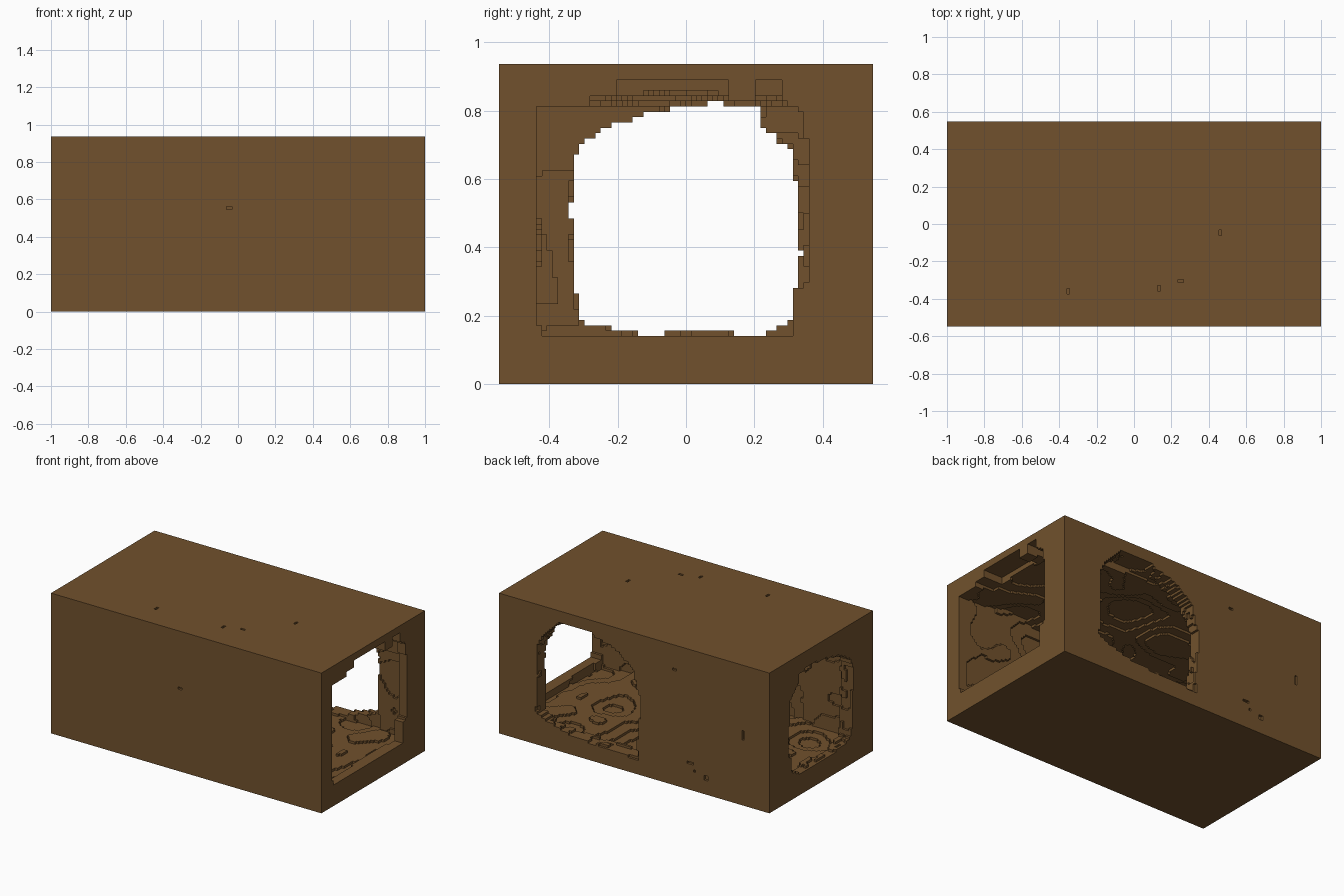
import bpy
from mathutils import Vector, noise

if "Cube" in bpy.data.objects:
    bpy.data.objects.remove(bpy.data.objects["Cube"])

# Blocky hollow shell on a 1/64 unit grid
S = 1 / 64
N = (128, 70, 60)
ORG = (-N[0] * S / 2, -N[1] * S / 2, 0.0)
X1, Y1, Z1 = 1.0, N[1] * S / 2, N[2] * S


def centre(i, axis):
    return ORG[axis] + (i + 0.5) * S


def inside(p, q, poly):
    hit = False
    for n in range(len(poly)):
        (a, b), (c, d) = poly[n - 1], poly[n]
        if (b > q) != (d > q) and p < (c - a) * (q - b) / (d - b) + a:
            hit = not hit
    return hit


def relief(a, b, seed, base, freq=3.6):
    """Wall thickness in whole cells, rising in soft terraces."""
    v = noise.noise(Vector((a * freq, b * freq, seed * 7.3)))
    return max(4, min(9, round(base + 3.0 * v)))


def wall(ax, bx, seed, base):
    return [[relief(centre(i, ax), centre(j, bx), seed, base)
             for j in range(N[bx])] for i in range(N[ax])]


floor, ceiling = wall(0, 1, 1, 6.5), wall(0, 1, 2, 6)
front, back = wall(0, 2, 3, 6), wall(0, 2, 4, 6)
left, right = wall(1, 2, 5, 5), wall(1, 2, 6, 4)

# Ragged openings: right end (y, z), left end (y, z), back (x, z)
RIGHT = [(-.42, .145), (.31, .145), (.31, .27), (.36, .3), (.36, .66), (.34, .8),
         (.28, .83), (.28, .89), (.2, .89), (.2, .83), (.13, .83), (.13, .89),
         (-.2, .89), (-.2, .84), (-.28, .84), (-.28, .81), (-.44, .81), (-.44, .2)]
LEFT = [(-.30, .17), (-.14, .145), (.23, .145), (.31, .19), (.31, .27), (.34, .3),
        (.34, .44), (.325, .67), (.23, .76), (.23, .81), (.12, .83), (-.04, .81),
        (-.2, .77), (-.3, .71), (-.34, .64), (-.33, .27)]
BACK = [(.72, .66), (.72, .21), (.64, .17), (.45, .125), (.25, .11), (-.015, .107),
        (-.03, .3), (-.05, .5), (.015, .7), (.1, .76), (.18, .81), (.35, .86),
        (.51, .86), (.62, .82), (.66, .76)]


def ragged(p, q, d, poly, axis):
    """Opening test with a chipped edge that changes through the depth."""
    u = noise.noise(Vector((p * 14, q * 14, d * 25 + axis * 5))) * 0.018
    return inside(p + u, q + u, poly)


DEPTH = 9
grid = {}
for i in range(N[0]):
    x = centre(i, 0)
    for j in range(N[1]):
        y = centre(j, 1)
        lo, hi = floor[i][j], N[2] - ceiling[i][j]
        for k in range(N[2]):
            empty = (lo <= k < hi and front[i][k] <= j < N[1] - back[i][k]
                     and left[j][k] <= i < N[0] - right[j][k])
            if not empty:
                z = centre(k, 2)
                if i >= N[0] - DEPTH:
                    empty = inside(y, z, RIGHT)
                elif i < DEPTH:
                    empty = ragged(y, z, x, LEFT, 0) if i > 0 else inside(y, z, LEFT)
                if not empty and j >= N[1] - DEPTH:
                    empty = ragged(x, z, y, BACK, 1)
            if not empty:
                grid[i, j, k] = True

# Small shallow chips in the outside: (x, y, z, half sizes)
CHIPS = [(-.05, -Y1, .55, .02, .01, .008), (-.345, -.36, Z1, .008, .01, .01),
         (.13, -.345, Z1, .008, .01, .01), (.25, -.305, Z1, .016, .01, .016),
         (.465, -.045, Z1, .01, .01, .008), (-.3, Y1, .77, .016, .01, .01),
         (-.8, Y1, .47, .008, .01, .03), (-.415, Y1, .18, .03, .01, .01),
         (-.45, Y1, .13, .01, .01, .008), (-.53, Y1, .105, .02, .01, .016)]
for cx, cy, cz, hx, hy, hz in CHIPS:
    c, h = (cx, cy, cz), (hx, hy, hz)
    spans = []
    for a in range(3):
        first = round((c[a] - h[a] - ORG[a]) / S)
        last = max(first + 1, round((c[a] + h[a] - ORG[a]) / S))
        spans.append(range(first, last))
    for i in spans[0]:
        for j in spans[1]:
            for k in spans[2]:
                grid.pop((i, j, k), None)

# Exposed cell sides, grouped by plane
planes = {}
for c in grid:
    for a in range(3):
        for s in (-1, 1):
            n = list(c)
            n[a] += s
            if tuple(n) not in grid:
                key = (a, s, c[a] + (s > 0))
                planes.setdefault(key, set()).add((c[(a + 1) % 3], c[(a + 2) % 3]))

# Merge the sides into large rectangles
verts, index, faces = [], {}, []


def vert(a, d, u, v):
    g = [0, 0, 0]
    g[a], g[(a + 1) % 3], g[(a + 2) % 3] = d, u, v
    g = tuple(g)
    if g not in index:
        index[g] = len(verts)
        verts.append([ORG[n] + g[n] * S for n in range(3)])
    return index[g]


for (a, s, d), cells in planes.items():
    for u, v in sorted(cells):
        if (u, v) not in cells:
            continue
        v2 = v + 1
        while (u, v2) in cells:
            v2 += 1
        u2 = u + 1
        while all((u2, w) in cells for w in range(v, v2)):
            u2 += 1
        cells.difference_update([(m, w) for m in range(u, u2) for w in range(v, v2)])
        quad = [vert(a, d, u, v), vert(a, d, u2, v), vert(a, d, u2, v2), vert(a, d, u, v2)]
        faces.append(quad if s > 0 else quad[::-1])

mesh = bpy.data.meshes.new("hollow_log_shell")
mesh.from_pydata(verts, [], faces)
mesh.update()
shell = bpy.data.objects.new("hollow_log_shell", mesh)
bpy.context.collection.objects.link(shell)

wood = bpy.data.materials.new("brown wood")
wood.diffuse_color = (0.165, 0.083, 0.026, 1)
wood.use_nodes = True
wood.node_tree.nodes["Principled BSDF"].inputs["Base Color"].default_value = wood.diffuse_color
mesh.materials.append(wood)
